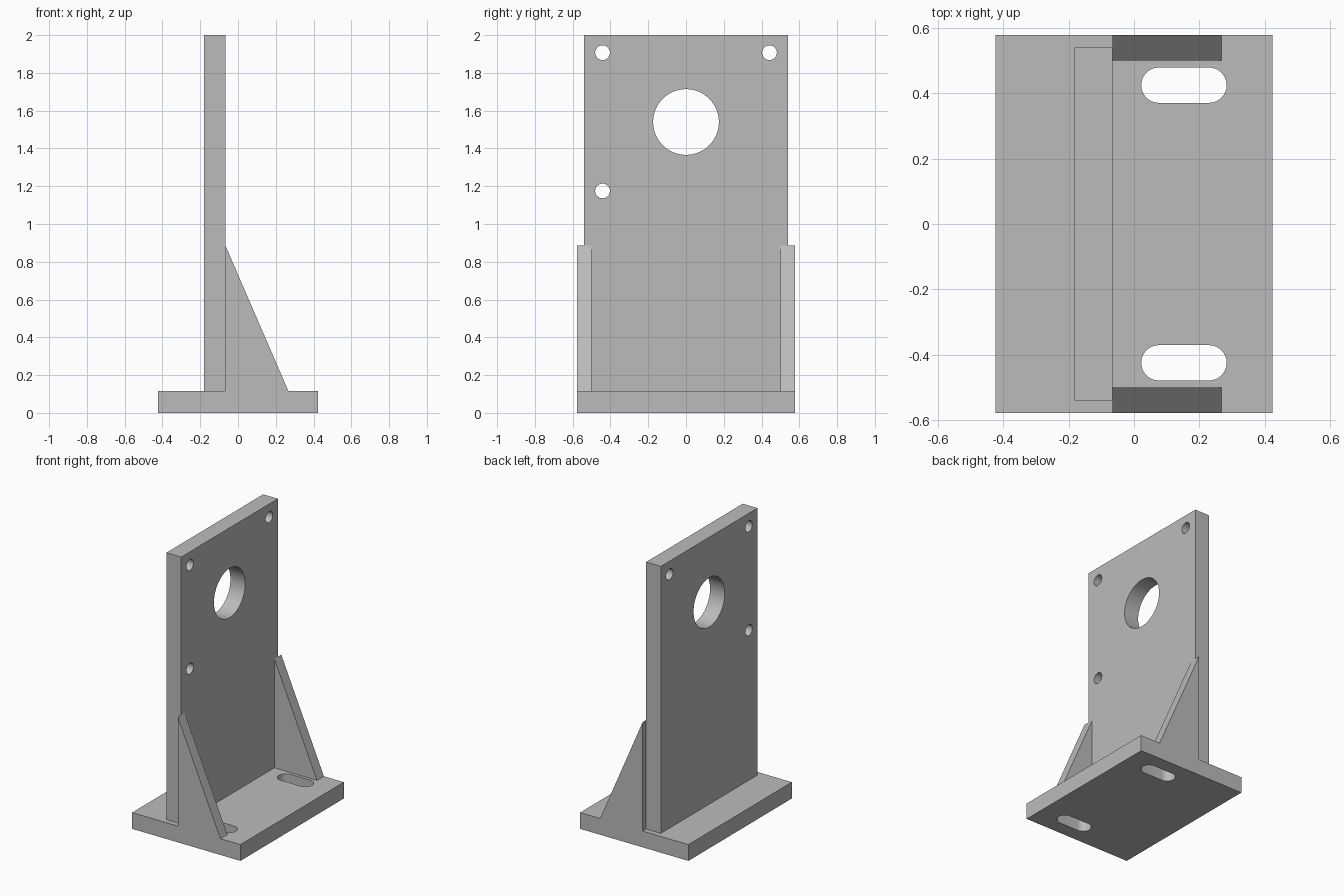
import bpy, bmesh, math
from mathutils import Vector

if "Cube" in bpy.data.objects:
    bpy.data.objects.remove(bpy.data.objects["Cube"], do_unlink=True)

grey = bpy.data.materials.new("Plain grey")
grey.use_nodes = True
COLOUR = (0.5, 0.5, 0.5, 1)
grey.diffuse_color = COLOUR
grey.node_tree.nodes["Principled BSDF"].inputs["Base Color"].default_value = COLOUR


def prism(name, outline, direction):
    """Extrude a closed outline of 3D points along a direction."""
    bm = bmesh.new()
    face = bm.faces.new([bm.verts.new(p) for p in outline])
    moved = bmesh.ops.extrude_face_region(bm, geom=[face])["geom"]
    verts = [v for v in moved if isinstance(v, bmesh.types.BMVert)]
    bmesh.ops.translate(bm, verts=verts, vec=Vector(direction))
    bmesh.ops.recalc_face_normals(bm, faces=bm.faces)
    mesh = bpy.data.meshes.new(name)
    bm.to_mesh(mesh)
    bm.free()
    mesh.materials.append(grey)
    obj = bpy.data.objects.new(name, mesh)
    bpy.context.collection.objects.link(obj)
    return obj


def box(name, x0, x1, y, z0, z1):
    outline = [(x0, -y, z0), (x1, -y, z0), (x1, y, z0), (x0, y, z0)]
    return prism(name, outline, (0, 0, z1 - z0))


def cut(target, cutters):
    """Subtract the cutters, then smooth the hole walls."""
    for cutter in cutters:
        mod = target.modifiers.new("Hole", 'BOOLEAN')
        mod.operation = 'DIFFERENCE'
        mod.solver = 'EXACT'
        mod.object = cutter
    bpy.ops.object.select_all(action='DESELECT')
    target.select_set(True)
    bpy.context.view_layer.objects.active = target
    for mod in list(target.modifiers):
        bpy.ops.object.modifier_apply(modifier=mod.name)
    for cutter in cutters:
        bpy.data.objects.remove(cutter, do_unlink=True)
    bpy.ops.object.shade_smooth_by_angle(angle=math.radians(30))


def round_cutter(y, z, radius, sides):
    ring = [2 * math.pi * i / sides for i in range(sides)]
    return prism("hole_cutter", [(-0.3, y + radius * math.cos(a), z + radius * math.sin(a))
                                 for a in ring], (0.4, 0, 0))


def slot_cutter(x0, x1, y, radius, steps=16):
    outline = []
    for centre, start in ((x1 - radius, -math.pi / 2), (x0 + radius, math.pi / 2)):
        for i in range(steps + 1):
            a = start + math.pi * i / steps
            outline.append((centre + radius * math.cos(a), y + radius * math.sin(a), -0.1))
    return prism("slot_cutter", outline, (0, 0, 0.4))


BASE_TOP = 0.115
PLATE_FRONT = -0.066
HALF_DEPTH = 0.577

# Base with two mounting slots
base = box("base_plate", -0.423, 0.423, HALF_DEPTH, 0, BASE_TOP)
cut(base, [slot_cutter(0.022, 0.283, s * 0.424, 0.054) for s in (-1, 1)])

# Upright plate with a large bore and three bolt holes
upright = box("upright_plate", -0.181, PLATE_FRONT, 0.539, BASE_TOP, 2)
bolts = [(-0.442, 1.907), (0.442, 1.907), (-0.442, 1.175)]
cut(upright, [round_cutter(0, 1.54, 0.174, 64)]
    + [round_cutter(y, z, 0.039, 32) for y, z in bolts])

# Triangular gussets on both edges
for side, label in ((-1, "front"), (1, "back")):
    y = side * HALF_DEPTH
    triangle = [(PLATE_FRONT, y, BASE_TOP), (0.267, y, BASE_TOP), (PLATE_FRONT, y, 0.885)]
    prism(label + "_gusset", triangle, (0, -side * 0.077, 0))
